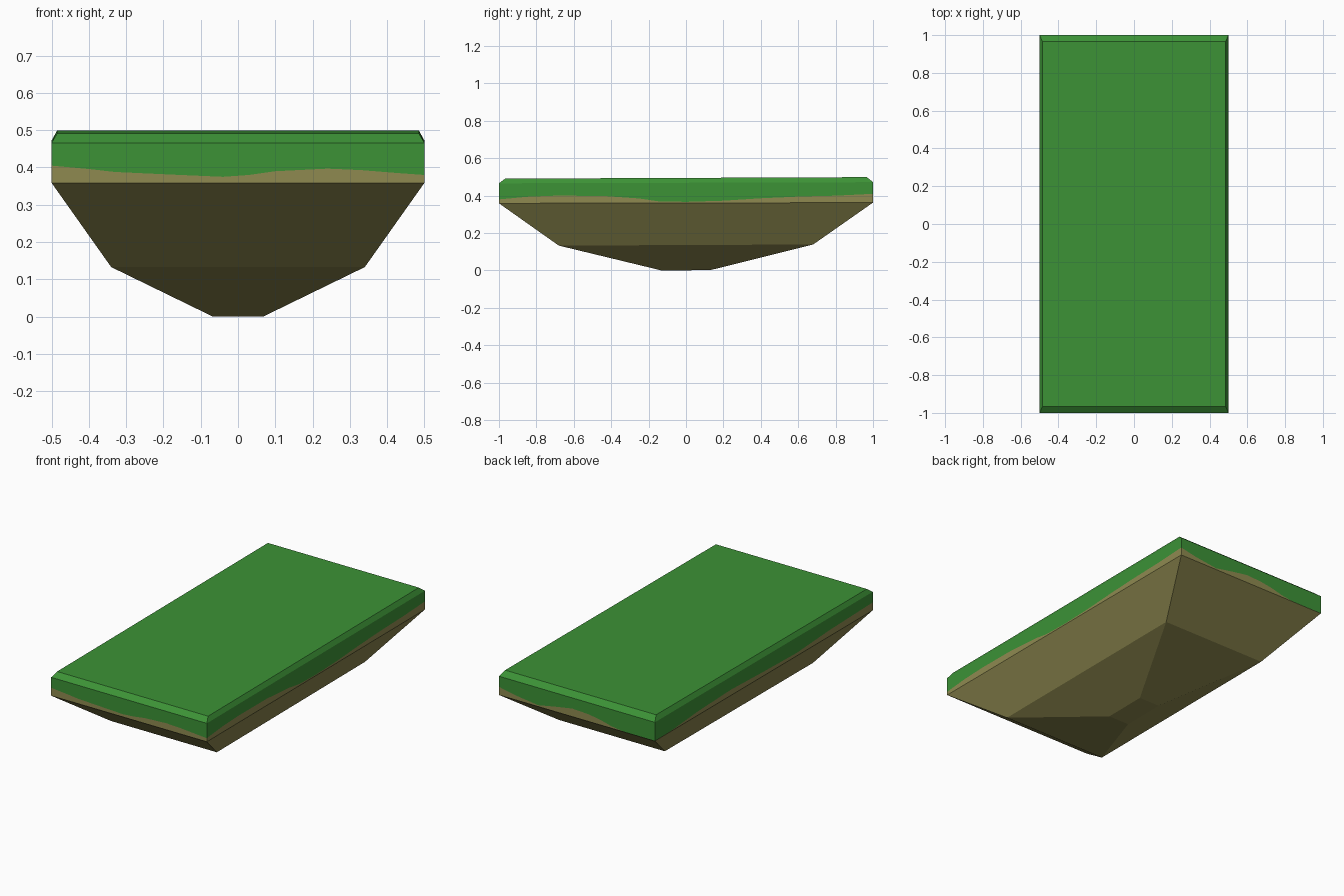
import bpy, bmesh

if "Cube" in bpy.data.objects:
    bpy.data.objects.remove(bpy.data.objects["Cube"])

def material(name, rgb):
    m = bpy.data.materials.new(name)
    lin = [(c / 255 / 12.92) if c / 255 < 0.04045 else ((c / 255 + 0.055) / 1.055) ** 2.4 for c in rgb]
    m.diffuse_color = (*lin, 1)
    m.use_nodes = True
    m.node_tree.nodes["Principled BSDF"].inputs["Base Color"].default_value = m.diffuse_color
    return m

grass = material("grass green", (60, 146, 54))
dirt = material("dirt tan", (143, 138, 80))

def make(name, bm, mat):
    bmesh.ops.remove_doubles(bm, verts=bm.verts, dist=1e-5)
    bmesh.ops.recalc_face_normals(bm, faces=bm.faces)
    me = bpy.data.meshes.new(name)
    bm.to_mesh(me)
    bm.free()
    me.materials.append(mat)
    ob = bpy.data.objects.new(name, me)
    bpy.context.collection.objects.link(ob)

def bridge(bm, a, b):
    n = len(a)
    for i in range(n):
        j = (i + 1) % n
        bm.faces.new((a[i], a[j], b[j], b[i]))

def rect(bm, hx, hy, z, tilt):
    return [bm.verts.new((sx * hx, sy * hy, z + tilt * sy))
            for sx, sy in ((-1, -1), (1, -1), (1, 1), (-1, 1))]

# Wavy grass edge: (position along side, height), walking round the block
front = [(-.5, .405), (-.4, .396), (-.33, .388), (-.2, .382), (-.04, .375), (.03, .38),
         (.1, .39), (.24, .397), (.33, .393), (.43, .385), (.5, .38)]
right = [(-1, .38), (-.85, .394), (-.7, .4), (-.45, .399), (-.25, .385), (-.15, .37),
         (0, .367), (.2, .373), (.4, .386), (.6, .395), (.8, .4), (1, .41)]
back = [(.5, .41), (.4, .39), (.25, .371), (.15, .39), (.03, .41), (-.07, .405),
        (-.15, .393), (-.22, .375), (-.3, .364), (-.5, .364)]
left = [(1, .364), (.85, .366), (.6, .385), (.3, .395), (0, .385), (-.3, .378),
        (-.6, .395), (-1, .405)]
edge = ([(x, -1, z) for x, z in front[:-1]] + [(.5, y, z) for y, z in right[:-1]] +
        [(x, 1, z) for x, z in back[:-1]] + [(-.5, y, z) for y, z in left[:-1]])

# Grass slab with chamfered top
bm = bmesh.new()
wave = [bm.verts.new(p) for p in edge]
rim = [bm.verts.new((x, y, .469 + .003 * y)) for x, y, z in edge]
bridge(bm, wave, rim)
corners = [v for v in rim if abs(v.co.x) > .499 and abs(v.co.y) > .999]
top = rect(bm, .485, .967, .495, .004)
for i in range(4):
    j = (i + 1) % 4
    a, b = rim.index(corners[i]), rim.index(corners[j])
    run = rim[a:b + 1] if b > a else rim[a:] + rim[:b + 1]
    bm.faces.new(run + [top[j], top[i]])
bm.faces.new(top)
make("grass_slab", bm, grass)

# Dirt band below the grass
bm = bmesh.new()
low = [bm.verts.new((x, y, .361 + .002 * y)) for x, y, z in edge]
bridge(bm, low, [bm.verts.new(p) for p in edge])
make("dirt_band", bm, dirt)

# Tapered underside
bm = bmesh.new()
rings = [rect(bm, *r) for r in ((.067, .13, .001, .001), (.34, .68, .136, .003), (.5, 1, .361, .002))]
bm.faces.new(rings[0])
for a, b in zip(rings, rings[1:]):
    bridge(bm, a, b)
bmesh.ops.recalc_face_normals(bm, faces=bm.faces)
make("island_underside", bm, dirt)
